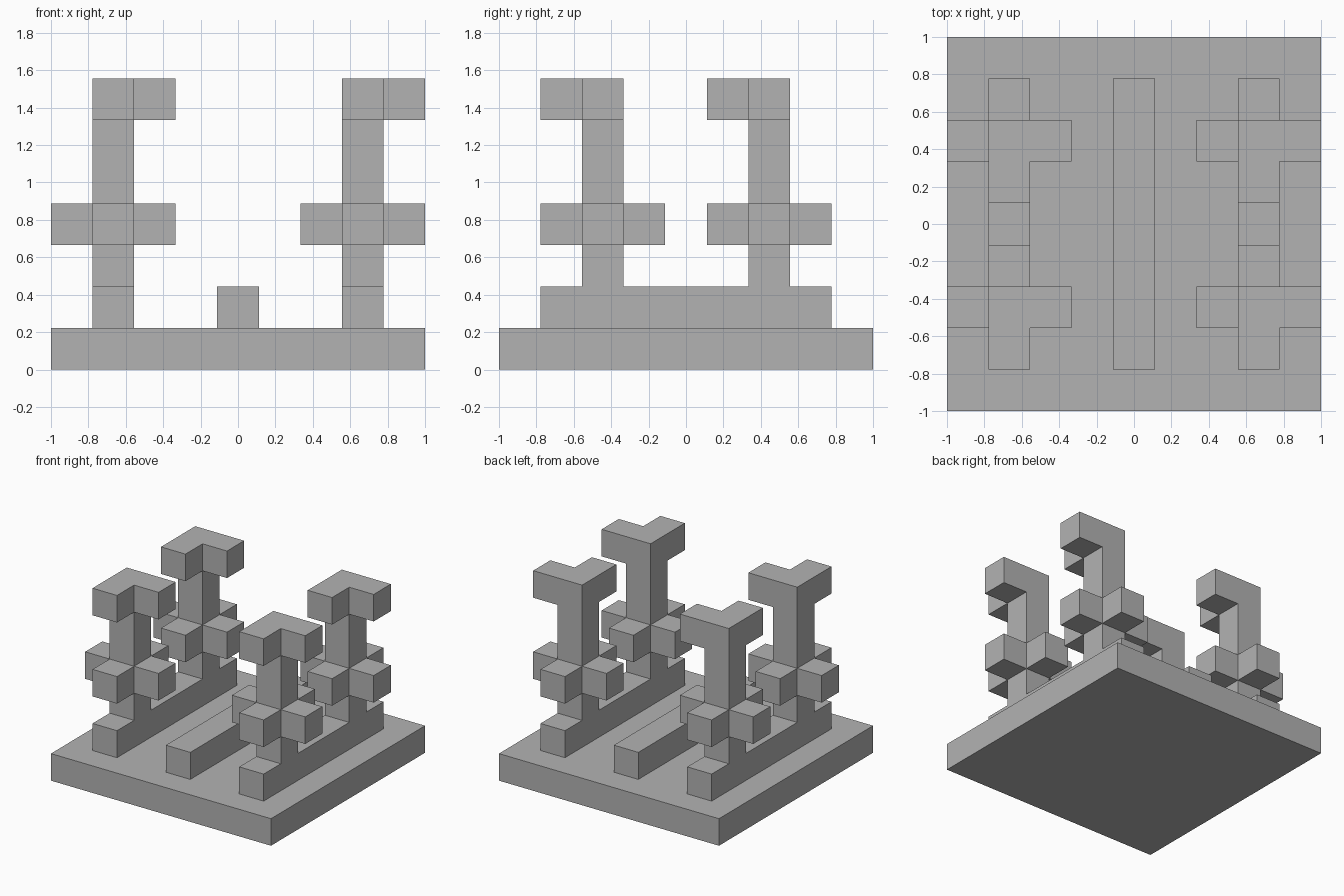
import bpy
import bmesh
from mathutils import Matrix, Vector

U = 2 / 9  # block size

cube = bpy.data.objects.get("Cube")
if cube:
    bpy.data.objects.remove(cube, do_unlink=True)

GREY = (0.45, 0.45, 0.45, 1)
grey = bpy.data.materials.new("plain_grey")
grey.use_nodes = True
grey.diffuse_color = GREY
grey.node_tree.nodes["Principled BSDF"].inputs["Base Color"].default_value = GREY


def add_object(name, bm, location=(0, 0, 0)):
    mesh = bpy.data.meshes.new(name)
    bm.normal_update()
    bm.to_mesh(mesh)
    bm.free()
    mesh.materials.append(grey)
    obj = bpy.data.objects.new(name, mesh)
    obj.location = location
    bpy.context.collection.objects.link(obj)
    return obj


def box(size, center):
    bm = bmesh.new()
    bmesh.ops.create_cube(bm, size=1, matrix=Matrix.Translation(center) @ Matrix.Diagonal((*size, 1)))
    return bm


def find_face(bm, center, normal):
    """Face of the block at center that looks along normal."""
    target = Vector(center) + Vector(normal) * U / 2
    return min(bm.faces, key=lambda f: (f.calc_center_median() - target).length)


def grow(bm, center, normal):
    """Extrude one block out of the given side of a block."""
    face = find_face(bm, center, normal)
    new = bmesh.ops.extrude_discrete_faces(bm, faces=[face])["faces"][0]
    bmesh.ops.translate(bm, verts=new.verts[:], vec=Vector(normal) * U)
    bm.normal_update()


def post():
    """Five-block column with a four-armed cross and an L-shaped top."""
    bm = box((U, U, U), (0, 0, U / 2))
    centers = [(0, 0, (i + 0.5) * U) for i in range(5)]
    for c in centers[:-1]:
        grow(bm, c, (0, 0, 1))
    for arm in ((1, 0, 0), (-1, 0, 0), (0, 1, 0), (0, -1, 0)):
        grow(bm, centers[1], arm)
    for arm in ((1, 0, 0), (0, -1, 0)):
        grow(bm, centers[4], arm)
    # open underside where the column meets its rail
    bottom = find_face(bm, centers[0], (0, 0, -1))
    bmesh.ops.delete(bm, geom=[bottom], context="FACES_ONLY")
    return bm


# Base slab
add_object("base", box((2, 2, U), (0, 0, U / 2)))

# Three parallel rails
for name, x in (("right_rail", -3 * U), ("middle_rail", 0), ("left_rail", 3 * U)):
    add_object(name, box((U, 7 * U, U), (x, 0, 1.5 * U)))

# Four identical posts on the outer rails
for side, x in (("right", -3 * U), ("left", 3 * U)):
    for end, y in (("front", -2 * U), ("back", 2 * U)):
        add_object(f"{end}_{side}_post", post(), (x, y, 2 * U))
